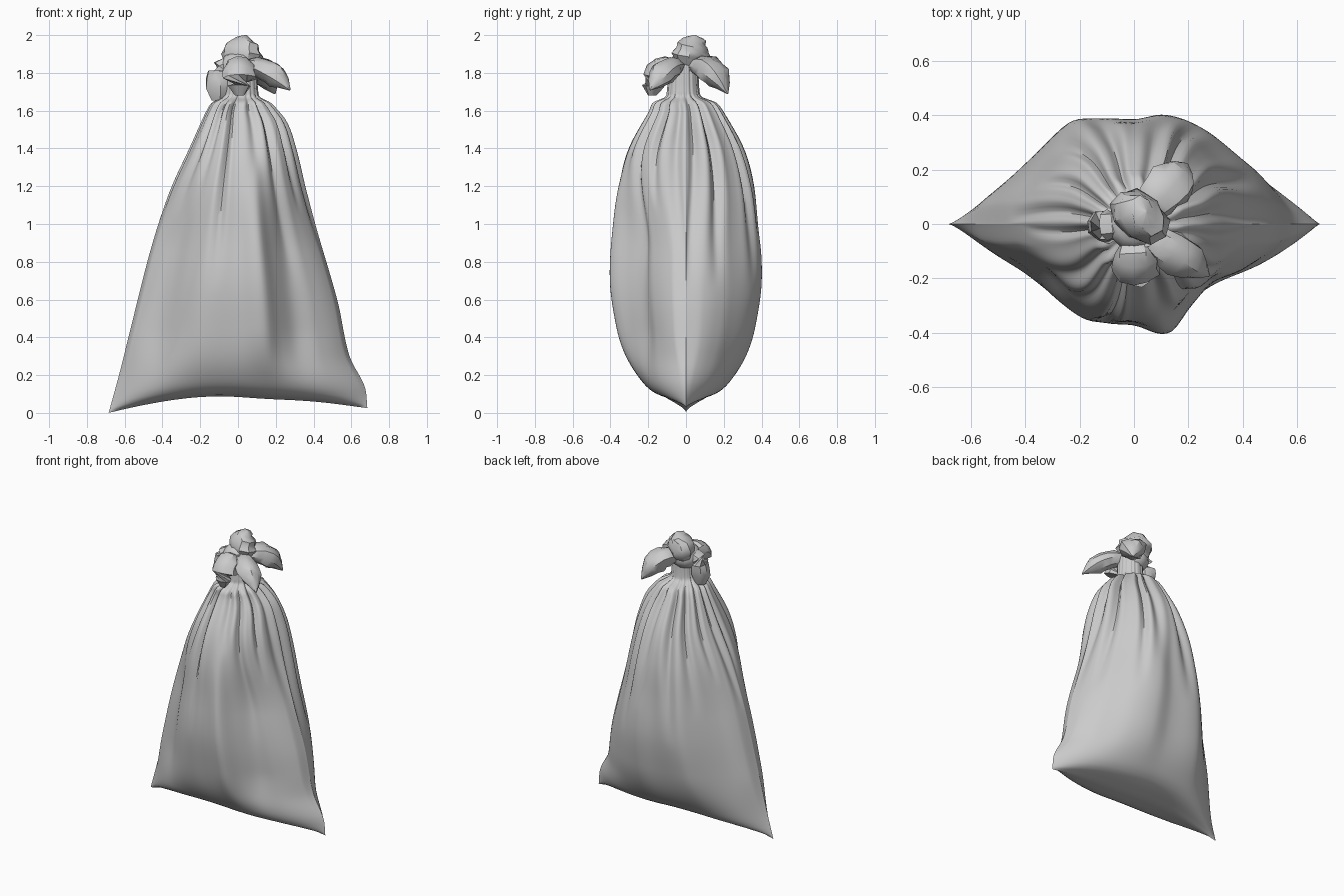
import bpy, bmesh, math, random
from mathutils import Vector

random.seed(4)
if "Cube" in bpy.data.objects:
    bpy.data.objects.remove(bpy.data.objects["Cube"])

cloth = bpy.data.materials.new("grey cloth")
cloth.use_nodes = True
GREY = (0.6, 0.6, 0.6, 1)
cloth.diffuse_color = GREY
cloth.node_tree.nodes["Principled BSDF"].inputs["Base Color"].default_value = GREY


def loft(name, rings, angle):
    """Skin a stack of closed rings and cap both ends."""
    bm = bmesh.new()
    rows = [[bm.verts.new(p) for p in ring] for ring in rings]
    n = len(rows[0])
    for low, high in zip(rows, rows[1:]):
        for i in range(n):
            j = (i + 1) % n
            bm.faces.new((low[i], low[j], high[j], high[i]))
    bm.faces.new(rows[-1])
    bm.faces.new(rows[0][::-1])
    bmesh.ops.remove_doubles(bm, verts=bm.verts, dist=0.0004)
    bmesh.ops.recalc_face_normals(bm, faces=bm.faces)
    mesh = bpy.data.meshes.new(name)
    bm.to_mesh(mesh)
    bm.free()
    mesh.materials.append(cloth)
    obj = bpy.data.objects.new(name, mesh)
    bpy.context.collection.objects.link(obj)
    bpy.ops.object.select_all(action='DESELECT')
    obj.select_set(True)
    bpy.context.view_layer.objects.active = obj
    bpy.ops.object.shade_smooth_by_angle(angle=math.radians(angle))


def curve(points, z):
    """Smooth interpolation through (position, value) points."""
    def slope(i):
        a, b = points[max(i - 1, 0)], points[min(i + 1, len(points) - 1)]
        return (b[1] - a[1]) / (b[0] - a[0])
    z = min(max(z, points[0][0]), points[-1][0])
    i = max(k for k in range(len(points) - 1) if points[k][0] <= z)
    (z0, v0), (z1, v1) = points[i], points[i + 1]
    h = z1 - z0
    t = (z - z0) / h
    return ((2*t**3 - 3*t**2 + 1) * v0 + (t**3 - 2*t**2 + t) * h * slope(i)
            + (3*t**2 - 2*t**3) * v1 + (t**3 - t**2) * h * slope(i + 1))


def ramp(a, b, z):
    t = min(1, max(0, (z - a) / (b - a)))
    return t * t * (3 - 2 * t)


# Sack outline: half widths to each side and half depth by height
NECK = [(1.67, .1), (1.69, .088), (1.8, .08), (1.87, .075)]
RIGHT = [(0, .685), (.2, .63), (.4, .58), (.8, .48), (1, .42), (1.2, .345),
         (1.4, .25), (1.6, .16), (1.645, .14)] + NECK
LEFT = [(0, .685), (.13, .67), (.3, .59), (.6, .525), (1, .405), (1.2, .35),
        (1.4, .3), (1.55, .245), (1.64, .16)] + NECK
DEPTH = [(0, 0), (.02, .11), (.06, .18), (.15, .245), (.3, .32), (.45, .365),
         (.7, .4), (1, .385), (1.2, .36), (1.4, .3), (1.6, .19), (1.645, .16)] + NECK

# Belly sections across the width: a narrow hump on thinner side wings
FRONT = [(-1, 0), (-.96, .18), (-.7, .45), (-.54, .7), (-.34, .88), (0, .93),
         (.26, 1), (.4, .77), (.54, .56), (.75, .43), (.96, .18), (1, 0)]
BACK = [(-1, 0), (-.96, .2), (-.8, .45), (-.5, .9), (-.36, .97), (0, .96),
        (.24, 1), (.5, .88), (.74, .62), (.84, .48), (.96, .22), (1, 0)]

# Gathered creases: angle, lowest height, width, strength
COUNT = 16
creases = [(2 * math.pi * (i + random.uniform(.2, .8)) / COUNT,
            random.choice((.65, .85, 1.05, 1.25)), random.uniform(.05, .1),
            random.uniform(.1, .18)) for i in range(COUNT)]


def pleat(a, z):
    total = 0
    for angle, low, width, strength in creases:
        if z > low:
            d = (a - angle + math.pi) % (2 * math.pi) - math.pi
            fade = min(1, (z - low) / (1.62 - low)) ** 1.2
            total -= strength * fade * math.exp(-(d / width) ** 2)
            total += .25 * strength * fade * math.exp(-((abs(d) - 2 * width) / width) ** 2)
    return 1 + total * (1 - .75 * ramp(1.64, 1.7, z))


def section(u, side, z):
    """Relative depth: wedge at the seam, humped belly, round neck."""
    wedge = 1 - abs(u) ** 2.8
    belly = curve(BACK if side > 0 else FRONT, u)
    circle = math.sqrt(max(0, 1 - u * u))
    low, high = ramp(.03, .45, z), ramp(.85, 1.45, z)
    return (wedge * (1 - low) + belly * low) * (1 - high) + circle * high


def sack_ring(z, columns=180):
    ring = []
    droop = max(0, 1 - z / .4) ** 2
    shift = ramp(1.58, 1.7, z)
    for i in range(columns):
        a = 2 * math.pi * i / columns
        u = math.cos(a)
        side = 1 if math.sin(a) >= 0 else -1
        y = side * curve(DEPTH, z) * section(u, side, z)
        x = u * curve(LEFT if u > 0 else RIGHT, z)
        # Bottom seam arches up between the two corners
        lift = (.1 - .02 * math.exp(-((u - .2) / .4) ** 2)) * (1 - abs(u) ** 1.7)
        lift += .025 * max(0, u) ** 3
        p = pleat(a, z)
        ring.append((x * p + .02 * shift, y * p - .015 * shift, z + lift * droop))
    return ring


heights = [0, .006, .013, .02, .03, .045, .06, .08, .1, .125]
heights += [.15 + i * .03 for i in range(49)] + [1.61 + i * .01 for i in range(27)]
loft("sack_body", [sack_ring(z) for z in heights], 50)


def flap(name, base, bend, tip, width, thick, blunt=.06, full=.65, sides=9, steps=7):
    """Crumpled leaf of cloth along a bent path, widest at the full point."""
    base, bend, tip = Vector(base), Vector(bend), Vector(tip)
    rings = []
    for s in range(steps + 1):
        t = s / steps
        centre = base * (1 - t)**2 + bend * 2 * t * (1 - t) + tip * t * t
        along = ((bend - base) * (1 - t) + (tip - bend) * t).normalized()
        across = along.cross(Vector((0, 0, 1)))
        if across.length < .3:
            across = Vector((.8, -.6, 0))
        across.normalize()
        up = across.cross(along)
        swell = curve([(0, .45), (full / 2, .9), (full, 1), (.88, .45 + blunt), (1, blunt)], t)
        ring = []
        for k in range(sides):
            a = 2 * math.pi * k / sides
            r = swell * random.uniform(.87, 1.1)
            ring.append(centre + across * math.cos(a) * width * r
                        + up * math.sin(a) * thick * r)
        rings.append(ring)
    loft(name, rings, 35)


# Bunched cloth above the neck
flap("left_front_flap", (.04, -.03, 1.82), (.15, -.1, 1.86), (.275, -.19, 1.71), .075, .065)
flap("left_back_flap", (.03, .03, 1.82), (.12, .13, 1.88), (.195, .22, 1.69), .085, .07)
flap("right_flap", (-.03, 0, 1.81), (-.13, -.01, 1.9), (-.105, -.01, 1.655), .06, .055, .6)
flap("front_flap", (0, -.03, 1.81), (.01, -.18, 1.88), (.01, -.18, 1.68), .085, .07, .3)
flap("top_flap", (.01, .02, 1.8), (.01, .03, 1.92), (.045, .045, 2.0), .12, .085, .04, .5)


# Rounded knot in the middle
def knot_ring(z):
    r = math.sqrt(max(0, 1 - ((z - 1.83) / .085) ** 2)) * .095 + .002
    return [(r * math.cos(i * math.pi / 6), r * math.sin(i * math.pi / 6), z)
            for i in range(12)]


loft("knot", [knot_ring(1.745 + .17 * i / 8) for i in range(9)], 40)
